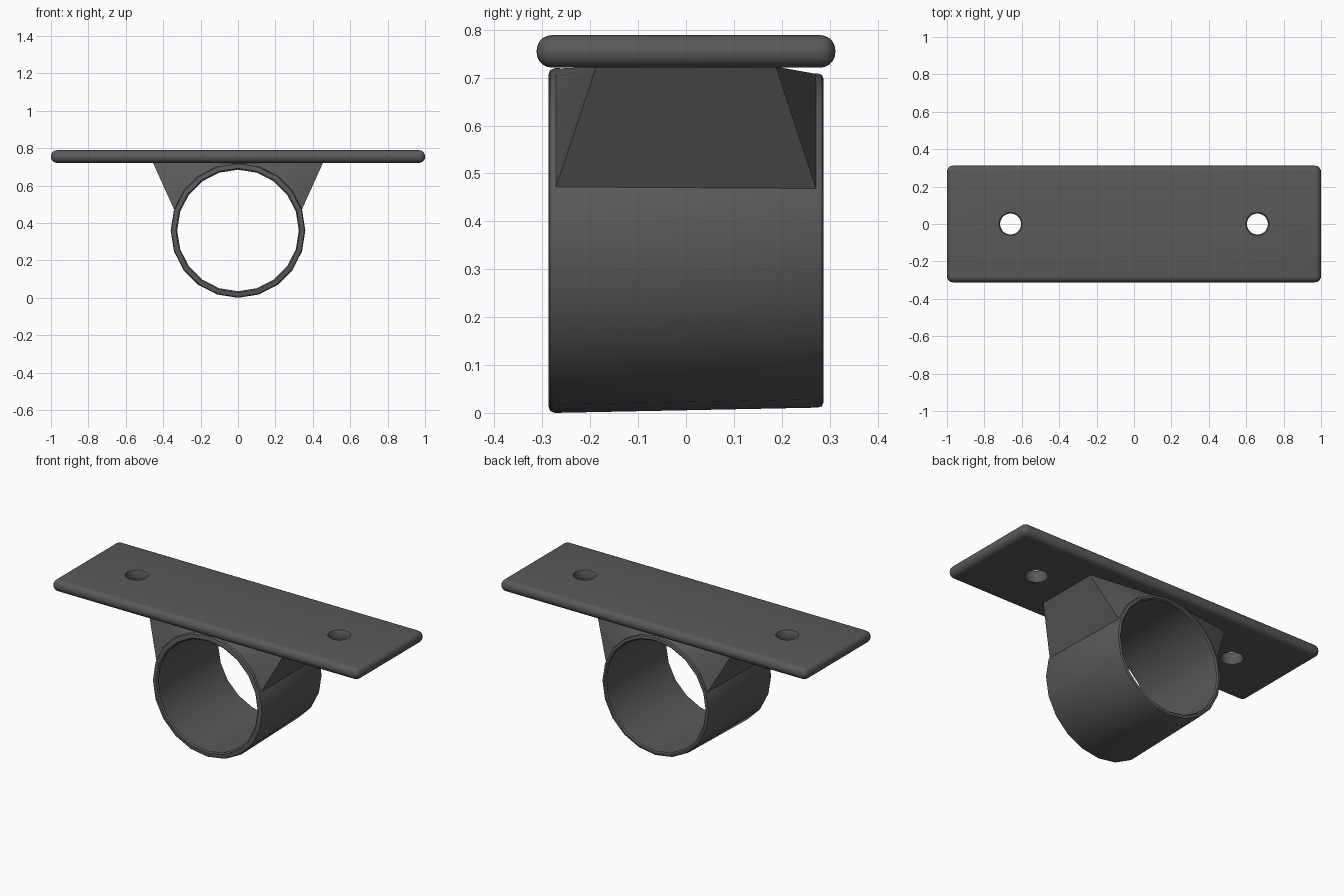
import bpy, bmesh, math

if "Cube" in bpy.data.objects:
    bpy.data.objects.remove(bpy.data.objects["Cube"])

dark = bpy.data.materials.new("dark_grey")
dark.diffuse_color = (0.1, 0.1, 0.1, 1)
dark.use_nodes = True
dark.node_tree.nodes["Principled BSDF"].inputs["Base Color"].default_value = dark.diffuse_color


def make(name, verts, faces):
    mesh = bpy.data.meshes.new(name)
    mesh.from_pydata(verts, [], faces)
    bm = bmesh.new()
    bm.from_mesh(mesh)
    bmesh.ops.recalc_face_normals(bm, faces=bm.faces)
    bm.to_mesh(mesh)
    bm.free()
    ob = bpy.data.objects.new(name, mesh)
    bpy.context.collection.objects.link(ob)
    mesh.materials.append(dark)
    return ob


def smooth(ob, angle):
    bpy.ops.object.select_all(action='DESELECT')
    bpy.context.view_layer.objects.active = ob
    ob.select_set(True)
    bpy.ops.object.shade_smooth_by_angle(angle=math.radians(angle))


def lathe(name, rings, n, axis, centre, closed):
    """Stack of (radius, height) circles along y or z."""
    verts, faces = [], []
    for r, h in rings:
        for i in range(n):
            a = 2 * math.pi * i / n
            u, v = r * math.cos(a), r * math.sin(a)
            p = (u, h, v) if axis == 'y' else (u, v, h)
            verts.append([c + q for c, q in zip(centre, p)])
    m = len(rings)
    for k in range(m if closed else m - 1):
        a, b = k * n, (k + 1) % m * n
        for i in range(n):
            j = (i + 1) % n
            faces.append((a + i, a + j, b + j, b + i))
    if not closed:
        faces += [list(range(n)), list(range((m - 1) * n, m * n))]
    return make(name, verts, faces)


# Mounting plate with rounded edges
bpy.ops.mesh.primitive_cube_add(size=1, location=(0, 0, 0.755))
plate = bpy.context.object
plate.name = "mounting_plate"
plate.scale = (2, 0.624, 0.068)
bpy.ops.object.transform_apply(location=False, scale=True)
plate.data.materials.append(dark)
bev = plate.modifiers.new("round_edges", 'BEVEL')
bev.width, bev.segments = 0.032, 5

# Screw holes with slightly eased rims
for side in (-1, 1):
    cutter = lathe("hole_cutter",
                   [(0.072, -0.044), (0.062, -0.034), (0.056, -0.024),
                    (0.056, 0.024), (0.062, 0.034), (0.072, 0.044)],
                   32, 'z', (0.66 * side, 0, 0.755), False)
    cutter.hide_render = True
    cutter.hide_viewport = False
    cutter.display_type = 'WIRE'
    cut = plate.modifiers.new("screw_hole", 'BOOLEAN')
    cut.operation, cut.solver, cut.object = 'DIFFERENCE', 'EXACT', cutter

# Bake the plate and discard the cutters
bpy.context.view_layer.update()
deps = bpy.context.evaluated_depsgraph_get()
baked = bpy.data.meshes.new_from_object(plate.evaluated_get(deps))
plate.modifiers.clear()
plate.data = baked
for ob in [o for o in bpy.data.objects if o.name.startswith("hole_cutter")]:
    bpy.data.objects.remove(ob)
smooth(plate, 40)

# Slightly tapered 20-sided tube with eased lips
CZ, N = 0.36, 20
tube = lathe("pipe_ring",
             [(0.347, -0.287), (0.356, -0.284), (0.36, -0.274),
              (0.349, 0.274), (0.346, 0.284), (0.338, 0.287),
              (0.332, 0.287), (0.325, 0.28), (0.325, -0.28), (0.332, -0.287)],
             N, 'y', (0, 0, CZ), True)
smooth(tube, 40)

# Saddle: fans from a rectangle under the plate down to the tube's edges
verts, faces = [], []
for y, r in ((-1, 0.359), (1, 0.348)):
    b = len(verts)
    verts += [(0.455, 0.188 * y, 0.723), (-0.455, 0.188 * y, 0.723)]
    for i in range(1, 10):
        a = 2 * math.pi * i / N
        verts.append((r * math.cos(a), 0.272 * y, CZ + r * math.sin(a)))
    for i in range(4):
        faces.append((b, b + 2 + i, b + 3 + i))
        faces.append((b + 1, b + 10 - i, b + 9 - i))
    faces.append((b, b + 6, b + 1))
h = len(verts) // 2
faces += [(0, h, h + 2, 2), (1, 10, h + 10, h + 1), (0, 1, h + 1, h)]
# Underside follows the tube so the bore stays open
faces += [(2 + i, 3 + i, h + 3 + i, h + 2 + i) for i in range(8)]
saddle = make("saddle", verts, faces)
smooth(saddle, 30)
